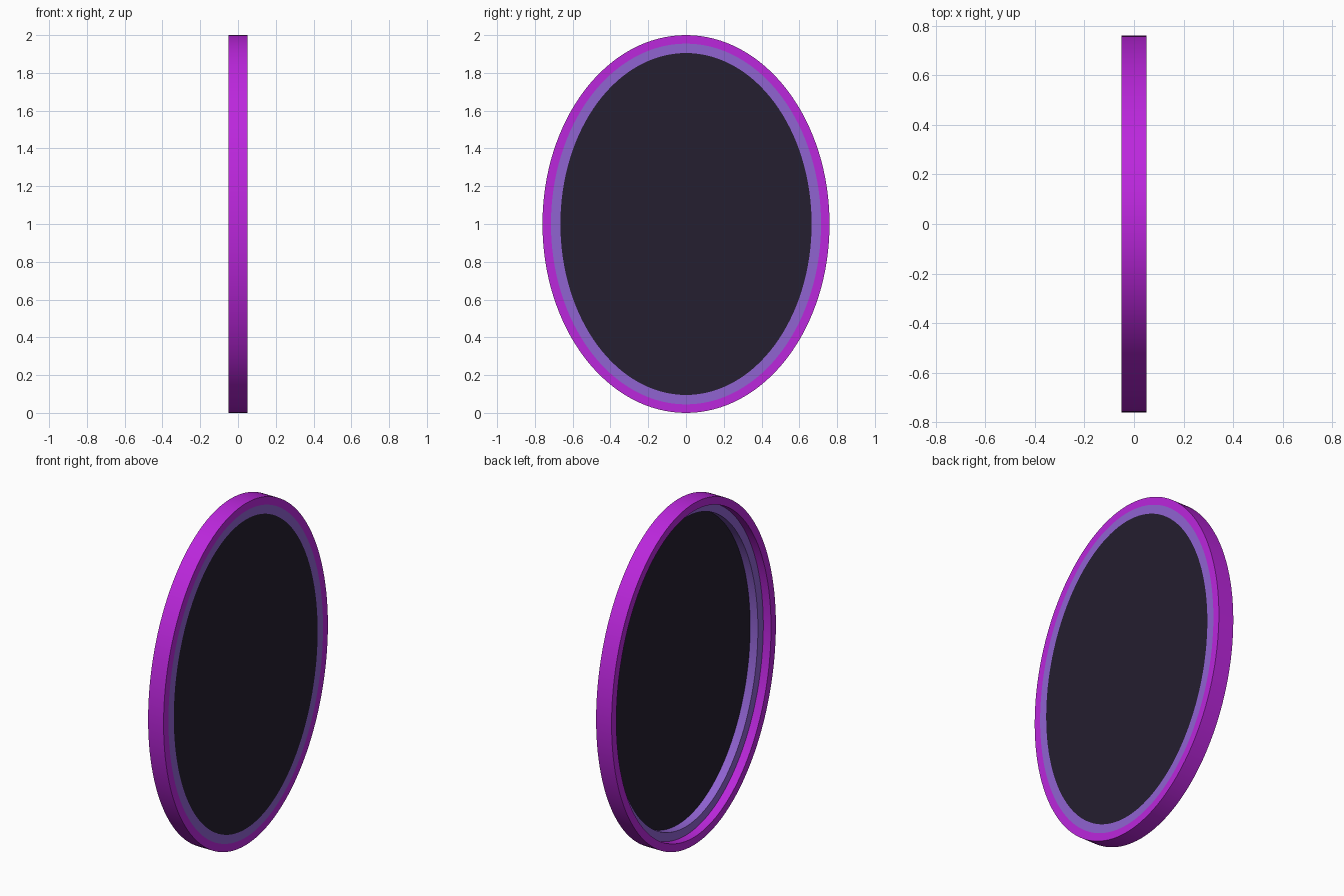
import bpy, bmesh, math

if "Cube" in bpy.data.objects:
    bpy.data.objects.remove(bpy.data.objects["Cube"])

SEGMENTS = 128
OUTER = (0.76, 1.0)       # half-width (y), half-height (z)
MIDDLE = (0.715, 0.955)
INNER = (0.665, 0.905)


def material(name, rgb):
    mat = bpy.data.materials.new(name)
    mat.diffuse_color = (*rgb, 1.0)
    mat.use_nodes = True
    mat.node_tree.nodes["Principled BSDF"].inputs["Base Color"].default_value = mat.diffuse_color
    return mat


def ellipse(bm, radii, x):
    """Loop of vertices in the YZ plane, centred at z = 1."""
    return [bm.verts.new((x, radii[0] * math.cos(a), 1 + radii[1] * math.sin(a)))
            for a in (math.tau * i / SEGMENTS for i in range(SEGMENTS))]


def finish(bm, name, mat):
    mesh = bpy.data.meshes.new(name)
    bm.to_mesh(mesh)
    bm.free()
    obj = bpy.data.objects.new(name, mesh)
    bpy.context.collection.objects.link(obj)
    mesh.materials.append(mat)
    bpy.ops.object.select_all(action='DESELECT')
    obj.select_set(True)
    bpy.context.view_layer.objects.active = obj
    bpy.ops.object.shade_smooth_by_angle(angle=math.radians(30))
    return obj


def elliptical_ring(name, outer, inner, x0, x1, mat):
    """Sweep a rectangular section around the ellipse."""
    bm = bmesh.new()
    section = [(outer, x0), (outer, x1), (inner, x1), (inner, x0)]
    loops = [ellipse(bm, radii, x) for radii, x in section]
    for k in range(4):
        a, b = loops[k], loops[(k + 1) % 4]
        for i in range(SEGMENTS):
            j = (i + 1) % SEGMENTS
            bm.faces.new((a[i], a[j], b[j], b[i]))
    bmesh.ops.recalc_face_normals(bm, faces=bm.faces)
    return finish(bm, name, mat)


magenta = material("magenta", (0.50, 0.02, 0.72))
violet = material("violet", (0.28, 0.125, 0.64))
dark = material("dark", (0.018, 0.013, 0.029))

# Outer frame, full depth
elliptical_ring("outer_frame", OUTER, MIDDLE, -0.05, 0.05, magenta)

# Inner rim, half depth and flush with the +x side
elliptical_ring("inner_rim", MIDDLE, INNER, 0.0, 0.05, violet)

# Dark panel closing the +x side
bm = bmesh.new()
bm.faces.new(ellipse(bm, INNER, 0.05))
bmesh.ops.recalc_face_normals(bm, faces=bm.faces)
for f in bm.faces:
    if f.normal.x < 0:
        f.normal_flip()
finish(bm, "panel", dark)
